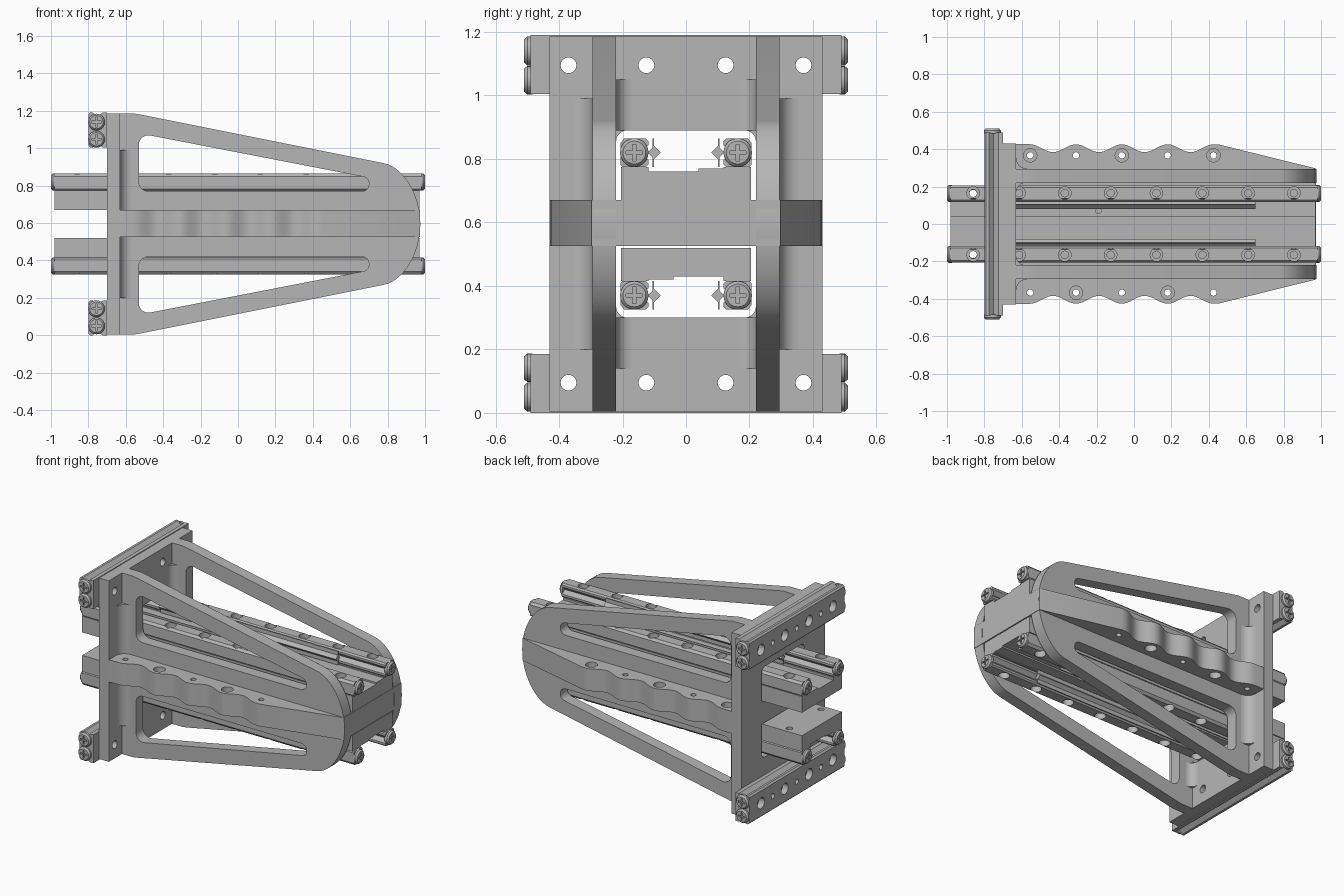
import bpy, bmesh, math
from mathutils import Vector, Matrix

if "Cube" in bpy.data.objects:
    bpy.data.objects.remove(bpy.data.objects["Cube"])

GREY = (0.47, 0.47, 0.47, 1)
metal = bpy.data.materials.new("grey metal")
metal.use_nodes = True
metal.diffuse_color = GREY
metal.node_tree.nodes["Principled BSDF"].inputs["Base Color"].default_value = GREY

ZC = 0.595                      # mid height, the mirror plane
SIDES = (1, -1)


def mesh_object(name, bm):
    bmesh.ops.recalc_face_normals(bm, faces=bm.faces[:])
    me = bpy.data.meshes.new(name)
    bm.to_mesh(me)
    bm.free()
    me.materials.append(metal)
    ob = bpy.data.objects.new(name, me)
    bpy.context.collection.objects.link(ob)
    return ob


def prism(name, pts, axis, lo, hi):
    """Extrude a closed outline along an axis."""
    place = {"x": lambda a, b, t: (t, a, b),
             "y": lambda a, b, t: (a, t, b),
             "z": lambda a, b, t: (a, b, t)}[axis]
    bm = bmesh.new()
    face = bm.faces.new([bm.verts.new(place(a, b, lo)) for a, b in pts])
    ext = bmesh.ops.extrude_face_region(bm, geom=[face])["geom"]
    shift = Vector(place(0, 0, hi - lo))
    bmesh.ops.translate(bm, vec=shift, verts=[v for v in ext if isinstance(v, bmesh.types.BMVert)])
    return mesh_object(name, bm)


def rect(a0, a1, b0, b1):
    return [(a0, b0), (a1, b0), (a1, b1), (a0, b1)]


def rounded(corners, steps=6):
    """Outline with rounded corners, each given as (a, b, radius)."""
    out = []
    for i, (a, b, r) in enumerate(corners):
        p = Vector((a, b))
        u = (Vector(corners[i - 1][:2]) - p).normalized()
        v = (Vector(corners[(i + 1) % len(corners)][:2]) - p).normalized()
        d = r / math.tan(u.angle(v) / 2)
        c = p + (u + v).normalized() * (r / math.sin(u.angle(v) / 2))
        s, e = p + u * d - c, p + v * d - c
        for k in range(steps + 1):
            q = s.lerp(e, k / steps).normalized() * r + c
            out.append((q.x, q.y))
    return out


def drill(holes, axis):
    """Cutter made of cylinders, each given as (centre, radius, length)."""
    turn = {"x": Matrix.Rotation(math.pi / 2, 4, "Y"), "z": Matrix()}[axis]
    bm = bmesh.new()
    for centre, r, length in holes:
        bmesh.ops.create_cone(bm, cap_ends=True, segments=16, radius1=r, radius2=r,
                              depth=length, matrix=Matrix.Translation(centre) @ turn)
    return mesh_object("cutter", bm)


def cut(ob, *cutters):
    for c in cutters:
        c.hide_render = True
        mod = ob.modifiers.new("cut", "BOOLEAN")
        mod.operation, mod.solver, mod.object = "DIFFERENCE", "EXACT", c
        bpy.context.view_layer.objects.active = ob
        bpy.ops.object.modifier_apply(modifier=mod.name)
        bpy.data.objects.remove(c)


def flip(pts, on=True):
    """Mirror an outline of (a, z) about mid height."""
    return [(a, 2 * ZC - z) for a, z in pts] if on else pts


# Back plate with central window and bolt holes
back = prism("back_plate", rect(-0.43, 0.43, 0.005, 1.185), "x", -0.70, -0.63)
window = rounded([(-0.22, 0.30, .035), (0.22, 0.30, .035), (0.22, 0.89, .035), (-0.22, 0.89, .035)])
bolts = [(y, z) for y in (-0.37, -0.125, 0.125, 0.37) for z in (0.095, 1.095)]
cut(back, prism("cutter", window, "x", -0.8, -0.5),
    drill([((-0.66, y, z), 0.025, 0.3) for y, z in bolts], "x"))

# Side plates with a rounded nose and two tapered windows
nose = []
a, b, c, d = (Vector(p) for p in ((0.78, 0.92), (0.88, 0.90), (0.975, 0.76), (0.975, ZC)))
for i in range(13):
    t = i / 12
    p = a * (1 - t) ** 3 + b * 3 * t * (1 - t) ** 2 + c * 3 * t * t * (1 - t) + d * t ** 3
    nose.append((p.x, p.y))
half = [(-0.64, 1.185), (-0.55, 1.185), (-0.52, 1.18)] + nose
outline = half + flip(half)[-2::-1]
opening = rounded([(-0.53, 0.77, .05), (0.70, 0.77, .038), (0.70, 0.842, .036), (-0.53, 1.08, .05)])
for s, side in zip(SIDES, ("left", "right")):
    plate = prism(side + "_side_plate", outline, "y", s * 0.22, s * 0.295)
    cut(plate, *[prism("cutter", flip(opening, m), "y", -0.5, 0.5) for m in (False, True)])


# Concave fillets between side plates and back plate
def fillet(name, y, out, r, lo, hi):
    arc = [(-0.63 + r - r * math.sin(t), y + out * (r - r * math.cos(t)))
           for t in (k * math.pi / 12 for k in range(7))]
    prism(name, [(-0.635, y - out * 0.005)] + [(-0.63 + r, y - out * 0.005)] + arc
          + [(-0.635, y + out * r)], "z", lo, hi)


for s in SIDES:
    fillet("outer_fillet", s * 0.295, s, 0.06, 0.20, 0.99)
    fillet("lower_inner_fillet", s * 0.22, -s, 0.05, 0.14, 0.30)
    fillet("upper_inner_fillet", s * 0.22, -s, 0.05, 0.89, 1.05)

# Middle flange with scalloped edges and alternating counterbores
PITCH = 0.245
edge = [(-0.70, 0.428), (-0.57, 0.428)]
for i in range(49):
    x = -0.54 + i * 0.02
    edge.append((x, 0.405 + 0.021 * math.cos(2 * math.pi * (x + 0.31) / PITCH)))
edge += [(0.45, 0.426), (0.972, 0.297)]
flange = prism("middle_flange", edge + [(x, -y) for x, y in reversed(edge)], "z", 0.525, 0.67)
through, bores = [], []
for i in range(5):
    for s in SIDES:
        x, y = -0.555 + i * PITCH, s * 0.367
        top = (i % 2 == 0) == (s > 0)
        through.append(((x, y, 0.6), 0.017, 0.4))
        bores.append(((x, y, 0.67 if top else 0.525), 0.036, 0.08))
cut(flange, drill(through, "z"), drill(bores, "z"))

# Rail carriers above and below the flange, one turned half way round from the other
carrier = [(-0.205, 0.67), (0.205, 0.67), (0.205, 0.775), (0.118, 0.775), (0.118, 0.77),
           (0.04, 0.77), (0.04, 0.76), (-0.118, 0.76), (-0.118, 0.775), (-0.205, 0.775)]
for s, level in zip(SIDES, ("upper", "lower")):
    pts = [(s * y, ZC + s * (z - ZC)) for y, z in carrier]
    block = prism(level + "_rail_carrier", pts, "x", -0.98, 0.97)
    cut(block, drill([((-0.86, y, ZC), 0.02, 1) for y in (-0.163, 0.163)]
                     + [((-0.19, s * 0.07, ZC + s * 0.165), 0.015, 0.05)], "z"))

# Linear rails with an inner V groove, roller strips and cages
rail = [(0.127, 0.775), (0.20, 0.775), (0.207, 0.782), (0.207, 0.85), (0.194, 0.865),
        (0.127, 0.865), (0.118, 0.856), (0.118, 0.843), (0.14, 0.82), (0.118, 0.797), (0.118, 0.784)]
roller = [(0.08, 0.82), (0.10, 0.84), (0.12, 0.82), (0.10, 0.80)]
xs = [-0.86 + i * PITCH for i in range(8)]
for s, side in zip(SIDES, ("left", "right")):
    for m, level in enumerate(("upper", "lower")):
        def shape(pts):
            return flip([(s * y, z) for y, z in pts], m)
        tag = level + "_" + side
        bar = prism(tag + "_rail", shape(rail), "x", -0.98, 0.98)
        face = 2 * ZC - 0.865 if m else 0.865
        cut(bar, drill([((x, s * 0.165, face), 0.02, 0.4) for x in xs], "z"),
            drill([((x, s * 0.165, face), 0.034, 0.08) for x in xs], "z"))
        prism(tag + "_roller_strip", shape(roller), "x", -0.63, 0.65)
        prism(tag + "_cage", shape(rect(0.101, 0.106, 0.775, 0.865)), "x", -0.63, 0.65)

# Cross rails behind the plate, grooved along both long edges
cross = [(-0.80, 0.01), (-0.79, 0.0), (-0.775, 0.0), (-0.75, 0.022), (-0.725, 0.0), (-0.70, 0.0)]
cross += [(x, 0.185 - z) for x, z in reversed(cross)]
for m, level in enumerate(("lower", "upper")):
    bar = prism(level + "_cross_rail", flip(cross, m), "y", -0.49, 0.49)
    z = 1.095 if m else 0.095
    ys = (-0.37, -0.125, 0.125, 0.37)
    cut(bar, drill([((-0.75, y, z), 0.025, 0.3) for y in ys]
                   + [((-0.79, y, z), 0.017, 0.1) for y in (-0.2475, 0, 0.2475)], "x"),
        drill([((-0.80, y, z), 0.036, 0.08) for y in ys], "x"))

# One cross-head screw, shared by every rail end
bm = bmesh.new()
for r1, r2, lo, hi in ((0.045, 0.045, -0.004, 0.012), (0.045, 0.036, 0.012, 0.022)):
    bmesh.ops.create_cone(bm, cap_ends=True, segments=20, radius1=r1, radius2=r2,
                          depth=hi - lo, matrix=Matrix.Translation((0, 0, (lo + hi) / 2)))
bmesh.ops.remove_doubles(bm, verts=bm.verts[:], dist=0.0001)
inner = [f for f in bm.faces if len(f.verts) > 4 and abs(f.calc_center_median().z - 0.012) < 0.001]
bmesh.ops.delete(bm, geom=inner, context="FACES_ONLY")
screw = mesh_object("end_screw", bm)
cut(screw, prism("cutter", rect(-0.026, 0.026, -0.005, 0.005), "z", 0.012, 0.05),
    prism("cutter", rect(-0.005, 0.005, -0.026, 0.026), "z", 0.012, 0.05))
spots = []
for s in SIDES:
    for m in SIDES:
        spots += [((s * 0.978, y, ZC + m * 0.225), (s, 0, 0)) for y in (-0.163, 0.163)]
        spots += [((-0.757, s * 0.488, ZC + m * h), (0, s, 0)) for h in (0.453, 0.545)]
for spot, facing in spots:
    copy = bpy.data.objects.new("end_screw", screw.data)
    copy.location = spot
    copy.rotation_euler = Vector(facing).to_track_quat("Z", "Y").to_euler()
    bpy.context.collection.objects.link(copy)
bpy.data.objects.remove(screw)

# Smooth curved faces, keep edges sharp
for ob in bpy.context.collection.objects:
    if ob.type == "MESH":
        bpy.ops.object.select_all(action="DESELECT")
        ob.select_set(True)
        bpy.context.view_layer.objects.active = ob
        bpy.ops.object.shade_smooth_by_angle(angle=math.radians(30))
